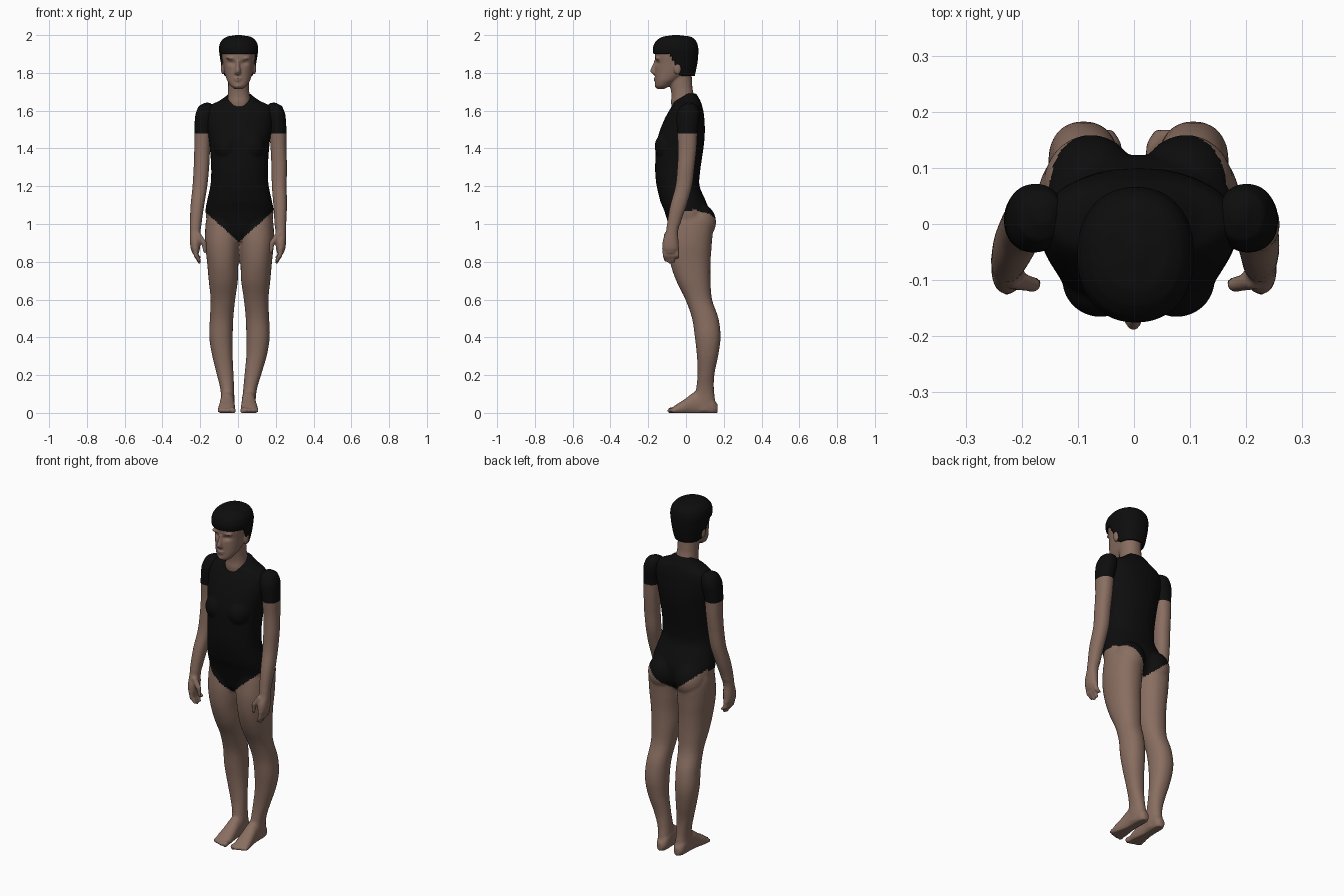
import bpy, bmesh, math
from mathutils import Vector


def material(name, rgb):
    m = bpy.data.materials.new(name)
    m.diffuse_color = (*rgb, 1)
    return m


SKIN = material("skin brown", (0.25, 0.155, 0.118))
BLACK = material("soft black", (0.004, 0.004, 0.004))


def spline(rows, steps):
    """Catmull-Rom interpolation of table rows."""
    out = []
    for i in range(len(rows) - 1):
        p = [rows[max(i - 1, 0)], rows[i], rows[i + 1], rows[min(i + 2, len(rows) - 1)]]
        for k in range(steps):
            t = k / steps
            row = [0.5 * (2 * b + (c - a) * t + (2 * a - 5 * b + 4 * c - d) * t * t
                   + (3 * b - a - 3 * c + d) * t ** 3) for a, b, c, d in zip(*p)]
            row[0] = rows[i][0] + (rows[i + 1][0] - rows[i][0]) * t
            out.append(row)
    return out + [list(rows[-1])]


def loft(bm, rows, axis="z", place=lambda t, c: c, power=2.2, seg=32, steps=4):
    """Rows: position on axis, x centre, x radius, low and high of the third axis."""
    rings = []
    for t, c, r, lo, hi in spline(rows, steps):
        ring = []
        for k in range(seg):
            a = 2 * math.pi * k / seg
            u, v = [math.copysign(abs(w) ** (2 / power), w) for w in (math.cos(a), math.sin(a))]
            x, o = place(t, c) + r * u, (lo + hi) / 2 + (hi - lo) / 2 * v
            ring.append(bm.verts.new((x, o, t) if axis == "z" else (x, t, o)))
        rings.append(ring)
    for a, b in zip(rings, rings[1:]):
        for k in range(seg):
            bm.faces.new((a[k], a[(k + 1) % seg], b[(k + 1) % seg], b[k]))
    bm.faces.new(rings[0])
    bm.faces.new(rings[-1])


def blob(bm, centre, radii, seg=20, rows=10):
    """Ellipsoid made of stacked rings."""
    (cx, cy, cz), (rx, ry, rz) = centre, radii
    table = []
    for i in range(rows + 1):
        a = math.radians(-84 + 168 * i / rows)
        w = math.cos(a)
        table.append((cz + rz * math.sin(a), cx, rx * w, cy - ry * w, cy + ry * w))
    loft(bm, table, power=2, seg=seg, steps=1)


def digit(bm, a, b, r0, r1):
    a, b = Vector(a), Vector(b)
    for i in range(6):
        blob(bm, a.lerp(b, i / 5), [r0 + (r1 - r0) * i / 5] * 3, 12, 6)


def finish(name, bm, voxel, is_black, smooth=3, shape=None):
    """Fuse the overlapping pieces, smooth them and colour faces by a rule."""
    bmesh.ops.recalc_face_normals(bm, faces=bm.faces[:])
    me = bpy.data.meshes.new(name)
    bm.to_mesh(me)
    bm.free()
    ob = bpy.data.objects.new(name, me)
    bpy.context.collection.objects.link(ob)
    if voxel:
        m = ob.modifiers.new("fuse", "REMESH")
        m.mode, m.voxel_size = "VOXEL", voxel
        m = ob.modifiers.new("soften", "SMOOTH")
        m.factor, m.iterations = 0.5, smooth
    else:
        m = ob.modifiers.new("thickness", "SOLIDIFY")
        m.thickness, m.offset = 0.012, -1
    dg = bpy.context.evaluated_depsgraph_get()
    ob.data = bpy.data.meshes.new_from_object(ob.evaluated_get(dg))
    ob.modifiers.clear()
    ob.data.name = name
    if shape:
        for v in ob.data.vertices:
            shape(v.co)
    ob.data.materials.clear()
    ob.data.materials.append(SKIN)
    ob.data.materials.append(BLACK)
    for p in ob.data.polygons:
        p.material_index = int(is_black(p.center))
        p.use_smooth = True


MID = 0.008   # the body stands slightly off centre

# Body: torso, buttocks, chest, legs and feet
bm = bmesh.new()
loft(bm, [(.91, MID, .04, -.06, .06), (.95, MID, .12, -.08, .1), (1.0, MID, .168, -.094, .12),
          (1.07, MID, .18, -.115, .122), (1.12, MID, .172, -.136, .105), (1.2, MID, .155, -.155, .072),
          (1.27, MID, .15, -.163, .074), (1.35, MID, .153, -.162, .085), (1.43, MID, .16, -.156, .096),
          (1.5, MID, .17, -.137, .1), (1.56, MID, .175, -.112, .097), (1.6, MID, .172, -.09, .092),
          (1.63, MID, .155, -.072, .084), (1.65, MID, .11, -.062, .077), (1.69, MID, .058, -.01, .056)])
for s in (-1, 1):
    blob(bm, (s * .085 + MID, .067, 1.01), (.085, .092, .1), 32, 18)
    blob(bm, (s * .068 + MID, -.1, 1.41), (.068, .066, .075), 32, 18)
    leg = lambda t, c: s * c + MID * max(0, min(1, t / .3))
    loft(bm, [(1.08, .085, .08, -.08, .09), (1.0, .09, .09, -.09, .14), (.9, .091, .091, -.097, .137),
              (.8, .089, .083, -.085, .13), (.7, .086, .077, -.052, .13), (.6, .088, .065, -.003, .138),
              (.5, .095, .062, .032, .172), (.4, .098, .062, .047, .183), (.3, .09, .054, .058, .17),
              (.2, .073, .044, .061, .15), (.12, .06, .036, .052, .148), (.06, .056, .036, .03, .155),
              (.01, .056, .034, .03, .16)], place=leg)
    loft(bm, [(.168, .055, .018, .0, .045), (.145, .055, .032, -.01, .08), (.09, .056, .036, -.01, .12),
              (.04, .057, .038, -.01, .108), (0, .058, .042, -.01, .078), (-.04, .06, .046, -.01, .052),
              (-.065, .06, .043, -.006, .036)], "y", lambda t, c: s * c)
    for k, (r, y) in enumerate([(.015, -.078), (.011, -.08), (.01, -.076), (.01, -.07), (.009, -.062)]):
        blob(bm, (s * (.026 + .0185 * k), y, .013), (r, .02, r + .003), 14, 8)


def flatten(co):
    co.z = max(co.z, 0)


def suit(c):
    x = abs(c.x - MID / 2)
    return c.z > (.905 + .9 * x if c.y < .03 else .93 + .85 * x)


finish("body", bm, .0075, suit, shape=flatten)

# Arms with hands
for s, side in ((-1, "left"), (1, "right")):
    bm = bmesh.new()
    arm = lambda t, c: s * c + .0125 * max(0, min(1, (t - 1) / .3))
    loft(bm, [(1.642, .175, .015, 0, .035), (1.625, .18, .04, -.03, .06), (1.58, .188, .05, -.05, .072),
              (1.5, .198, .046, -.048, .062), (1.4, .202, .042, -.042, .056), (1.3, .206, .041, -.046, .045),
              (1.2, .21, .039, -.056, .032), (1.1, .219, .036, -.083, .004), (1.0, .224, .031, -.1, -.03),
              (.96, .226, .028, -.106, -.042), (.91, .226, .028, -.123, -.04), (.87, .226, .025, -.124, -.04),
              (.845, .224, .017, -.115, -.05)], place=arm)
    for k, tip in enumerate((.80, .79, .795, .815)):
        y = -.113 + .021 * k
        digit(bm, (s * .226, y, .87), (s * .222, y + .002, .835), .014, .013)
        digit(bm, (s * .222, y + .002, .835), (s * .205, y + .006, tip + .008), .013, .009)
    digit(bm, (s * .212, -.1, .94), (s * .18, -.108, .9), .018, .014)
    digit(bm, (s * .18, -.108, .9), (s * .175, -.105, .855), .014, .01)
    finish(side + "_arm", bm, .006, lambda c: c.z > 1.48, 2)

# Head with neck and face
HX = .003
bm = bmesh.new()
loft(bm, [(1.58, .006, .062, -.07, .05), (1.64, .006, .062, -.079, .048), (1.68, .004, .058, -.077, .042),
          (1.72, HX, .055, -.083, .034), (1.8, HX, .055, -.1, .03)])
loft(bm, [(1.714, HX, .022, -.15, -.115), (1.73, HX, .042, -.162, -.085), (1.76, HX, .061, -.163, -.04),
          (1.8, HX, .074, -.164, .02), (1.85, HX, .083, -.163, .045), (1.9, HX, .091, -.164, .052),
          (1.94, HX, .091, -.157, .05), (1.97, HX, .074, -.132, .028), (1.985, HX, .04, -.1, 0)], power=2.15)
loft(bm, [(1.786, -.002, .008, -.168, -.14), (1.797, -.002, .018, -.181, -.14), (1.81, -.001, .015, -.19, -.14),
          (1.835, 0, .011, -.18, -.14), (1.865, 0, .01, -.169, -.14)], power=2)
blob(bm, (0, -.157, 1.77), (.024, .014, .006))
blob(bm, (0, -.156, 1.76), (.02, .014, .006))
blob(bm, (0, -.15, 1.732), (.022, .016, .014))
for s in (-1, 1):
    blob(bm, (s * .083 + HX, -.045, 1.825), (.011, .02, .034))
    blob(bm, (s * .034, -.146, 1.878), (.03, .018, .008))


def sockets(co):
    if co.y < -.09:
        d = ((abs(co.x) - .034) / .02) ** 2 + ((co.z - 1.853) / .012) ** 2
        co.y += .012 * math.exp(-d)


finish("head", bm, .005, lambda c: False, 2, sockets)

# Short hair cap, cut along a stepped hairline
bm = bmesh.new()
loft(bm, [(1.76, HX, .064, -.1, .042), (1.8, HX, .08, -.13, .05), (1.85, HX, .093, -.16, .06),
          (1.9, HX, .101, -.172, .065), (1.93, HX, .104, -.175, .065), (1.96, HX, .097, -.165, .058),
          (1.98, HX, .082, -.145, .044), (1.993, HX, .058, -.118, .02), (2.0, HX, .015, -.07, -.035)],
     seg=80, steps=7)


def hairline(y):
    t = max(0, min(1, (y + .095) / .075))
    return 1.9 - .12 * t * t * (3 - 2 * t)


low = [f for f in bm.faces if f.calc_center_median().z < hairline(f.calc_center_median().y)]
bmesh.ops.delete(bm, geom=low, context="FACES")
finish("hair", bm, 0, lambda c: True)
